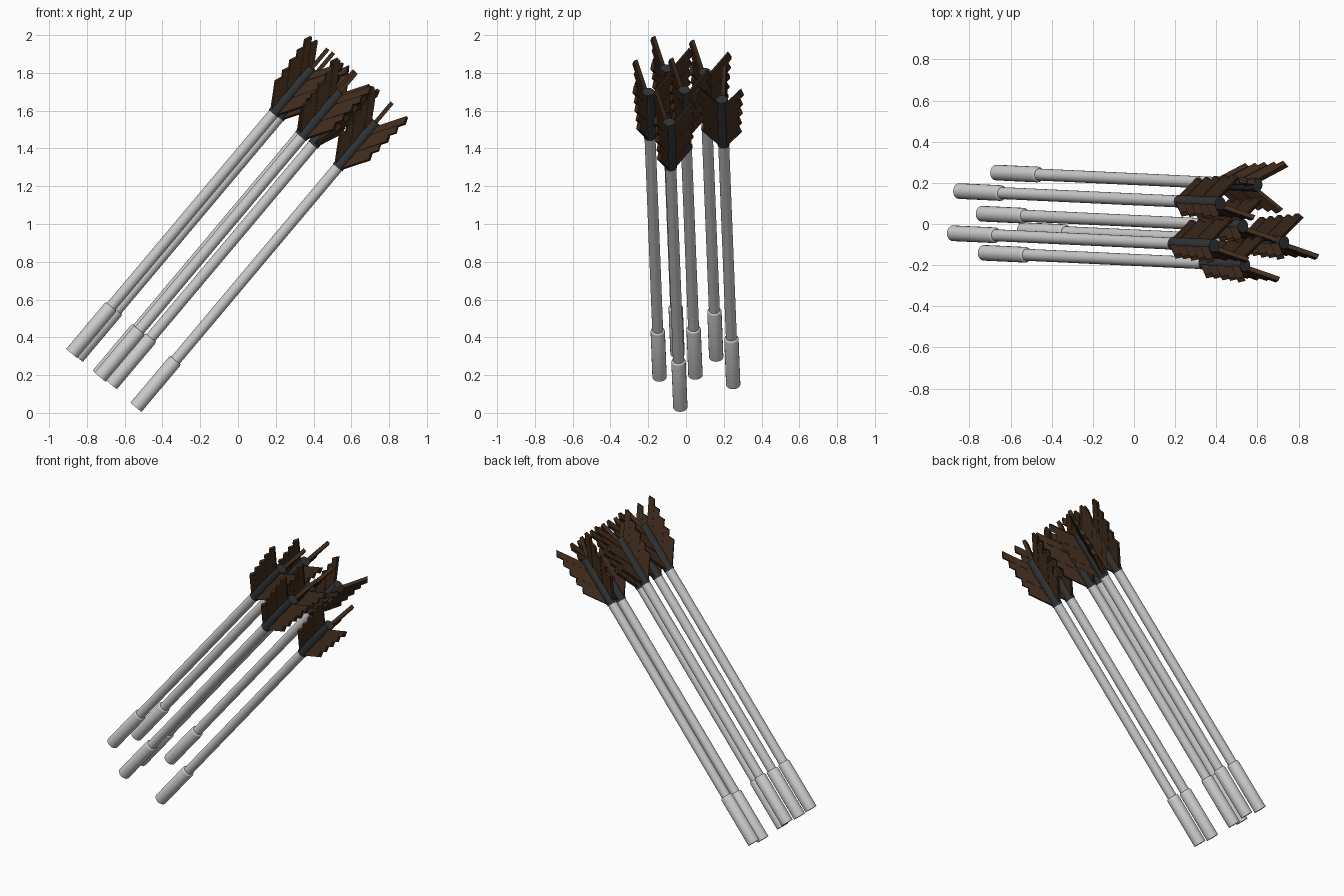
import bpy, bmesh, math
from mathutils import Vector, Matrix

if "Cube" in bpy.data.objects:
    bpy.data.objects.remove(bpy.data.objects["Cube"])

def material(name, col):
    m = bpy.data.materials.new(name)
    m.diffuse_color = (*col, 1)
    m.use_nodes = True
    m.node_tree.nodes["Principled BSDF"].inputs["Base Color"].default_value = m.diffuse_color
    return m

BROWN = material("feather_brown", (0.05, 0.024, 0.012))
DARK = material("dark_wrap", (0.03, 0.033, 0.036))
LENGTH = 1.974

def lathe(name, profile, sides=20):
    """Closed turned mesh around local z from (radius, height) pairs."""
    bm = bmesh.new()
    rings = [[bm.verts.new((r * math.cos(2 * math.pi * i / sides),
                            r * math.sin(2 * math.pi * i / sides), z))
              for i in range(sides)] for r, z in profile]
    for a, b in zip(rings, rings[1:]):
        for i in range(sides):
            j = (i + 1) % sides
            bm.faces.new((a[i], a[j], b[j], b[i])).smooth = True
    bm.faces.new(rings[0][::-1])
    bm.faces.new(rings[-1])
    for e in bm.edges:
        if len(e.link_faces) == 2 and e.calc_face_angle() > 0.6:
            e.smooth = False
    me = bpy.data.meshes.new(name)
    bm.to_mesh(me)
    bm.free()
    return me

def fletching():
    """Three vanes, each a fan of slanted flat barbs stepping up the shaft."""
    bm = bmesh.new()
    slope = 1.42
    for k in range(3):
        rot = Matrix.Rotation(math.radians(90 + 120 * k), 3, 'Z')
        for i in range(5):
            s, w = LENGTH - 0.315 + 0.058 * i, 0.062
            r0, r1 = 0.02, 0.12 + 0.006 * i
            half = 0.011 if i % 2 == 0 else 0.008
            outline = [(r0, s), (r1, s + slope * (r1 - r0)),
                       (r1 - 0.018, s + w + slope * (r1 - 0.018 - r0)), (r0, s + w)]
            lo = [bm.verts.new(rot @ Vector((r, -half, z))) for r, z in outline]
            hi = [bm.verts.new(rot @ Vector((r, half, z))) for r, z in outline]
            bm.faces.new(lo)
            bm.faces.new(hi[::-1])
            for a in range(4):
                b = (a + 1) % 4
                bm.faces.new((lo[b], lo[a], hi[a], hi[b]))
    bmesh.ops.recalc_face_normals(bm, faces=bm.faces)
    me = bpy.data.meshes.new("fletching")
    bm.to_mesh(me)
    bm.free()
    return me

# shared part meshes
parts = {
    "shaft": lathe("shaft", [(0.029, 0.25), (0.029, LENGTH - 0.29)]),
    "tail_sleeve": lathe("tail_sleeve", [(0.038, 0), (0.038, 0.315), (0.034, 0.325), (0.028, 0.325)]),
    "dark_wrap": lathe("dark_wrap", [(0.032, LENGTH - 0.315), (0.032, LENGTH)]),
    "fletching": fletching(),
}
parts["dark_wrap"].materials.append(DARK)
parts["fletching"].materials.append(BROWN)

# common lean of the bundle
d = Vector((1.27, -0.06, 1.51)).normalized()
v = (Vector((0, 1, 0)) - d * d.y).normalized()
u = v.cross(d)
lean = Matrix((u, v, d)).transposed().to_4x4()

# feathered end of each arrow, and its roll about its own axis
arrows = [
    ((0.39, -0.105, 1.825), 0), ((0.42, 0.10, 1.805), 0), ((0.53, -0.01, 1.71), 0),
    ((0.54, -0.20, 1.70), 0), ((0.60, 0.19, 1.66), -38), ((0.73, -0.09, 1.54), 0),
]
for n, (end, roll) in enumerate(arrows, 1):
    base = Vector(end) - d * LENGTH
    mat = Matrix.Translation(base) @ lean @ Matrix.Rotation(math.radians(roll), 4, 'Z')
    for name, me in parts.items():
        ob = bpy.data.objects.new(f"arrow_{n}_{name}", me)
        ob.matrix_world = mat
        bpy.context.collection.objects.link(ob)
